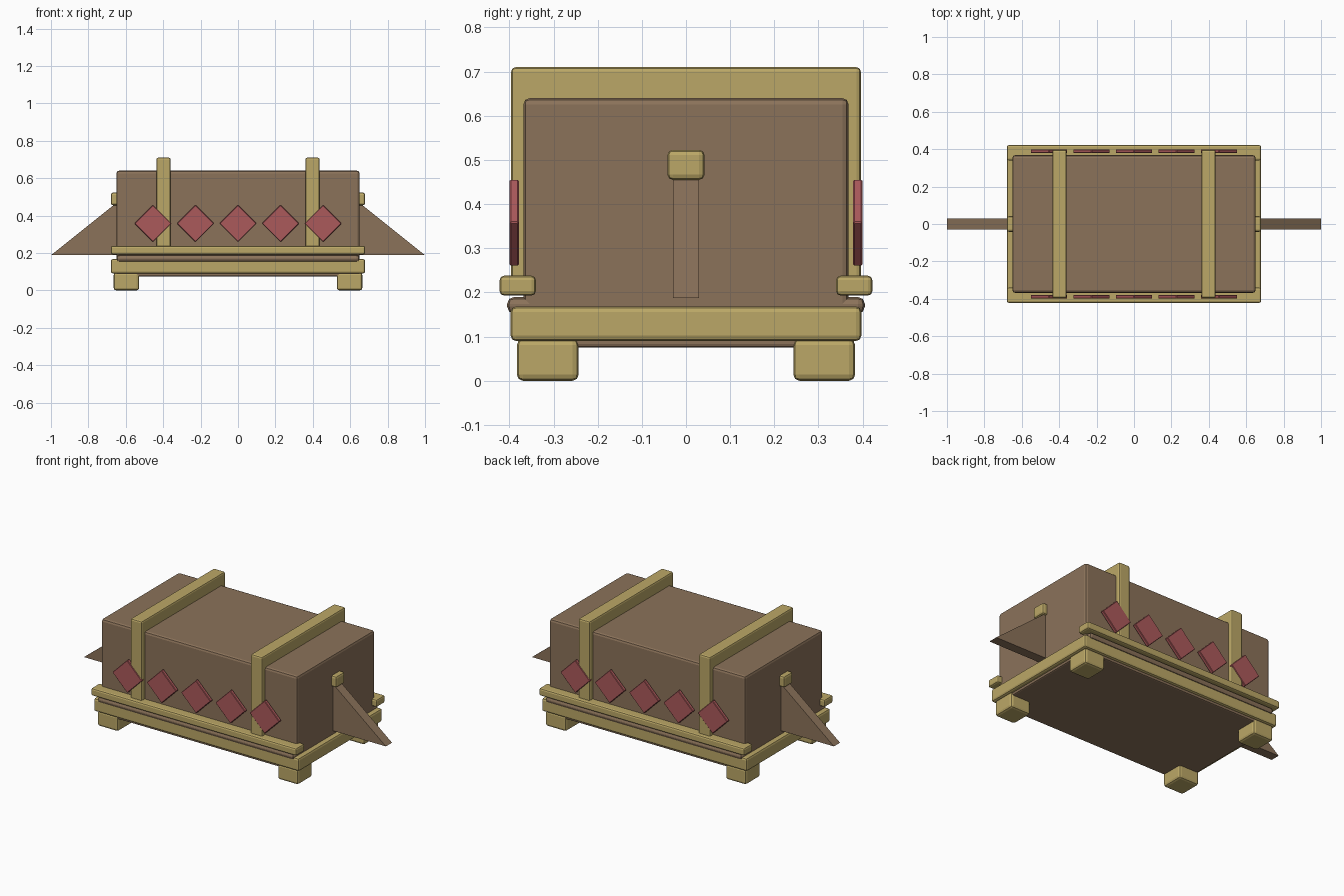
import bpy, bmesh, math
from mathutils import Matrix

if "Cube" in bpy.data.objects:
    bpy.data.objects.remove(bpy.data.objects["Cube"], do_unlink=True)


def material(name, rgb):
    m = bpy.data.materials.new(name)
    m.use_nodes = True
    m.diffuse_color = (*rgb, 1)
    m.node_tree.nodes["Principled BSDF"].inputs["Base Color"].default_value = (*rgb, 1)
    return m


wood = material("brown wood", (0.26, 0.17, 0.102))
gold = material("dull gold", (0.50, 0.39, 0.135))
red = material("red gem", (0.41, 0.1, 0.105))


def finish(name, bm, mat, bevel=0.0, segments=2):
    bmesh.ops.recalc_face_normals(bm, faces=bm.faces)
    if bevel:
        bmesh.ops.bevel(bm, geom=bm.edges[:], offset=bevel, segments=segments,
                        profile=0.5, affect='EDGES')
    me = bpy.data.meshes.new(name)
    bm.to_mesh(me)
    bm.free()
    me.materials.append(mat)
    ob = bpy.data.objects.new(name, me)
    bpy.context.collection.objects.link(ob)
    return ob


def box(name, x, y, z, mat, bevel=0.01, segments=2):
    """Bevelled box from (min, max) ranges."""
    bm = bmesh.new()
    bmesh.ops.create_cube(bm, size=1)
    for v in bm.verts:
        v.co = [r[0] if c < 0 else r[1] for c, r in zip(v.co, (x, y, z))]
    return finish(name, bm, mat, bevel, segments)


def span(a, b, s):
    return tuple(sorted((a * s, b * s)))


# Main chest and its base
box("chest_body", (-0.65, 0.65), (-0.368, 0.368), (0.16, 0.64), wood, 0.014)
box("base_lip", (-0.65, 0.65), (-0.405, 0.405), (0.152, 0.19), wood, 0.016)
box("base_frame", (-0.68, 0.68), (-0.397, 0.397), (0.09, 0.168), gold, 0.012)
box("bottom_panel", (-0.655, 0.655), (-0.38, 0.38), (0.075, 0.12), wood, 0.008)

for sx, side in ((1, "left"), (-1, "right")):
    # Strap over the top and down both sides
    box(side + "_strap", span(0.36, 0.437, sx), (-0.396, 0.396), (0.2, 0.71), gold)
    # End bracket with the triangular fin below it
    box(side + "_bracket", span(0.63, 0.68, sx), (-0.042, 0.042), (0.455, 0.523), gold, 0.012)
    bm = bmesh.new()
    outline = [(0.63, 0.188), (1.0, 0.188), (0.66, 0.46), (0.63, 0.46)]
    face = bm.faces.new([bm.verts.new((sx * x, -0.029, z)) for x, z in outline])
    ext = bmesh.ops.extrude_face_region(bm, geom=[face])["geom"]
    bmesh.ops.translate(bm, vec=(0, 0.058, 0),
                        verts=[g for g in ext if isinstance(g, bmesh.types.BMVert)])
    finish(side + "_fin", bm, wood)
    # Feet
    for sy, end in ((-1, "front"), (1, "back")):
        box(f"{side}_{end}_foot", span(0.528, 0.665, sx), span(0.243, 0.383, sy),
            (0, 0.095), gold, 0.014)

for sy, end in ((-1, "front"), (1, "back")):
    # Long side rail
    box(end + "_rail", (-0.68, 0.68), span(0.34, 0.422, sy), (0.193, 0.238), gold)
    # Row of diamond gems
    for i in range(-2, 3):
        bm = bmesh.new()
        bmesh.ops.create_cube(bm, size=1)
        turn = (Matrix.Translation((i * 0.2275, sy * 0.389, 0.358))
                @ Matrix.Rotation(math.pi / 4, 4, 'Y')
                @ Matrix.Diagonal((0.14, 0.021, 0.14, 1)))
        bm.transform(turn)
        finish(f"{end}_gem_{i + 3}", bm, red, 0.003, 1)
